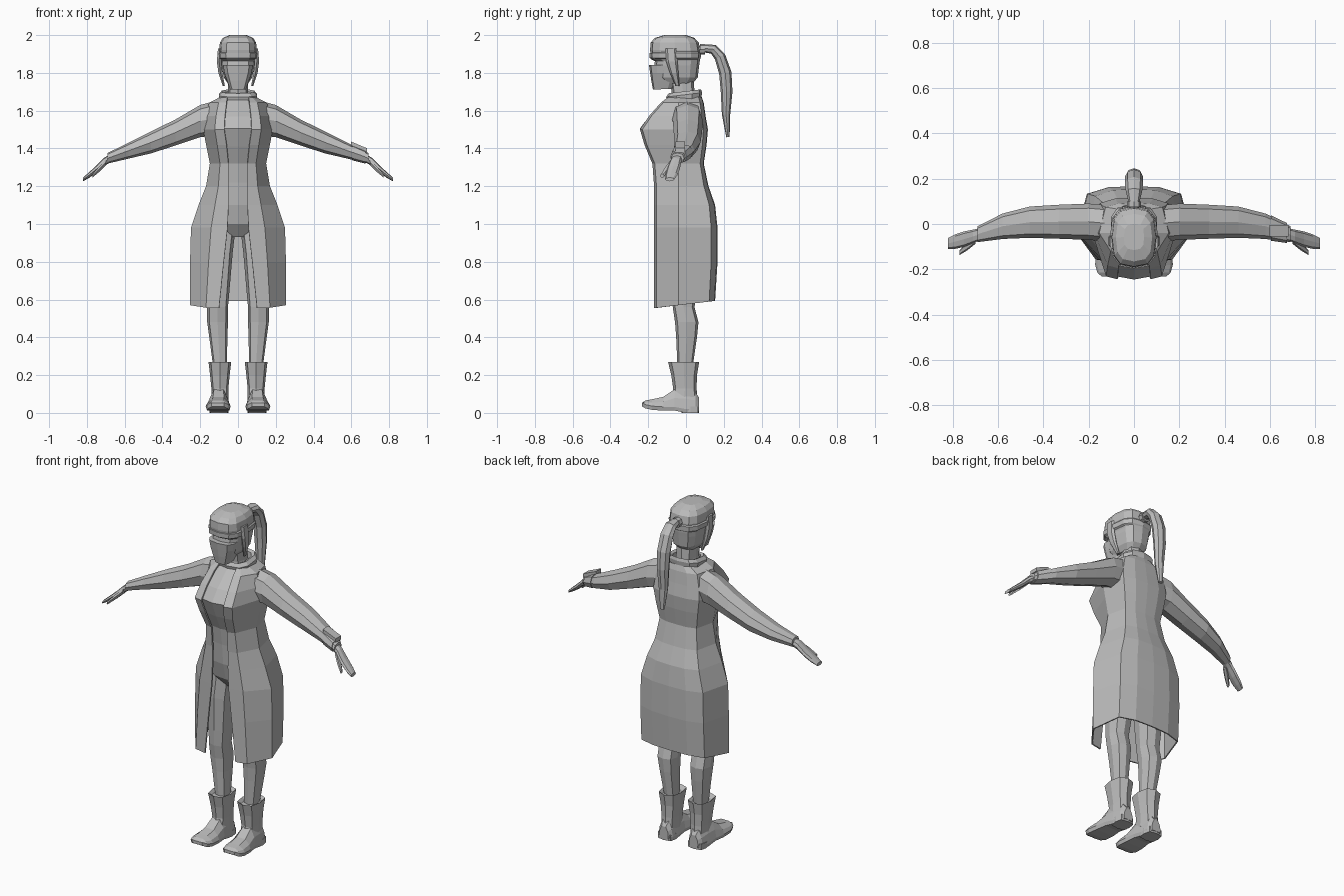
import bpy, bmesh, math
from mathutils import Vector

grey = bpy.data.materials.new("plain grey")
grey.diffuse_color = (0.5, 0.5, 0.5, 1)


def make(name, rings, closed=True, caps=True, mirror=False, thick=0):
    """Skin a list of rings with quads, optionally mirrored across x."""
    bm = bmesh.new()
    rows = [[bm.verts.new(p) for p in r] for r in rings]
    n = len(rows[0])
    for a, b in zip(rows, rows[1:]):
        for i in range(n if closed else n - 1):
            j = (i + 1) % n
            bm.faces.new((a[i], a[j], b[j], b[i]))
    if caps and closed:
        bm.faces.new(rows[0])
        bm.faces.new(rows[-1])
    bmesh.ops.recalc_face_normals(bm, faces=bm.faces)
    me = bpy.data.meshes.new(name)
    bm.to_mesh(me)
    bm.free()
    me.materials.append(grey)
    ob = bpy.data.objects.new(name, me)
    bpy.context.collection.objects.link(ob)
    if mirror:
        m = ob.modifiers.new("mirror", 'MIRROR')
        m.use_clip = True
    if thick:
        s = ob.modifiers.new("thickness", 'SOLIDIFY')
        s.thickness, s.offset = thick, 0
    return ob


def curve(v, e):
    return math.copysign(abs(v) ** e, v)


def level(z, w, yf, yb, n=12, cx=0, tilt=0, e=0.7):
    """Rounded horizontal ring between front yf and back yb."""
    pts = []
    for i in range(n):
        a = 2 * math.pi * i / n - math.pi / 2
        y = (yf + yb) / 2 + (yb - yf) / 2 * curve(math.sin(a), e)
        pts.append((cx + w * curve(math.cos(a), e), y, z + tilt * y))
    return pts


def upright(x, cy, cz, ry, rz, n=8):
    """Ring across an arm."""
    return [(x, cy + ry * curve(math.cos(a), .85), cz + rz * curve(math.sin(a), .85))
            for a in (2 * math.pi * i / n for i in range(n))]


def box(name, c, size, slope=0):
    rings = []
    for s in (-1, 1):
        x = s * size[0] / 2
        rings.append([(c[0] + x, c[1] + u * size[1] / 2, c[2] + v * size[2] / 2 + slope * x)
                      for u, v in ((-1, -1), (1, -1), (1, 1), (-1, 1))])
    return make(name, rings)


# Inner body, seen between the coat edges
make("body", [level(*r) for r in (
    (.93, .05, -.06, .05), (1.0, .14, -.115, .11), (1.1, .155, -.14, .12),
    (1.22, .125, -.15, .08), (1.32, .11, -.165, .07), (1.41, .125, -.207, .08),
    (1.505, .14, -.245, .09), (1.57, .14, -.195, .09), (1.665, .075, -.09, .07))])

# Long open coat
coat = []
for z, xf, yf, w, yb in (
        (1.67, .055, -.09, .09, .08), (1.64, .06, -.13, .15, .09),
        (1.57, .068, -.192, .17, .10), (1.5, .072, -.24, .18, .112),
        (1.42, .06, -.216, .165, .105), (1.32, .05, -.174, .145, .09),
        (1.2, .05, -.165, .165, .115), (1.1, .05, -.165, .205, .15),
        (.98, .055, -.165, .245, .163), (.8, .075, -.165, .25, .163),
        (.575, .10, -.165, .25, .15)):
    t = .12 if z < .6 else 0
    row = [(xf, yf), (xf + (w - xf) * .45, yf + .012), (w, -.04),
           (w * .82, yb * .8), (w * .45, yb * .97), (0, yb)]
    coat.append([(x, y, z + t * y) for x, y in row])
make("coat", coat, closed=False, mirror=True, thick=.008)

# Sleeves, hands and thumbs
make("sleeve", [upright(*r) for r in (
    (.09, 0, 1.565, .08, .095), (.2, .01, 1.545, .08, .085),
    (.33, .01, 1.485, .075, .069), (.46, .008, 1.432, .069, .058),
    (.58, -.01, 1.388, .056, .042), (.69, -.045, 1.348, .035, .028))], mirror=True)
make("hand", [upright(*r) for r in (
    (.67, -.042, 1.352, .026, .022), (.71, -.055, 1.328, .03, .022),
    (.75, -.067, 1.29, .034, .019), (.79, -.078, 1.258, .032, .015),
    (.82, -.086, 1.236, .024, .01))], mirror=True)
make("thumb", [upright(*r, n=6) for r in (
    (.70, -.07, 1.325, .018, .017), (.735, -.098, 1.29, .018, .016),
    (.77, -.126, 1.255, .011, .01))], mirror=True)

# Wrist device on one arm only
make("wrist_band", [upright(x, cy, cz, ry, rz) for x, cy, cz, ry, rz in (
    (.605, -.018, 1.38, .056, .043), (.675, -.04, 1.355, .044, .035))])
box("wrist_screen", (.64, -.03, 1.408), (.085, .05, .022), -.42)

# Legs
make("leg", [level(z, w, f, b, 8, cx) for z, w, f, b, cx in (
    (1.0, .075, -.08, .09, .085), (.85, .072, -.085, .085, .1),
    (.65, .06, -.075, .06, .105), (.56, .055, -.07, .045, .108),
    (.48, .055, -.058, .066, .108), (.4, .048, -.052, .058, .104),
    (.24, .036, -.045, .035, .095))], mirror=True)

# Boots: flared shaft, foot and heel
make("boot_shaft", [level(z, w, f, b, 8, .096) for z, w, f, b in (
    (.255, .045, -.07, .05), (.27, .06, -.095, .07), (.2, .052, -.078, .058),
    (.13, .045, -.068, .056), (.06, .045, -.08, .062))], mirror=True)
foot = []
for y, w, lo, hi in ((.07, .03, .012, .08), (.05, .046, .002, .11), (0, .052, 0, .13),
                     (-.06, .056, .012, .125), (-.12, .064, .012, .085),
                     (-.18, .066, .016, .072), (-.215, .055, .024, .066),
                     (-.232, .035, .034, .052)):
    cx = .1 - y * .03
    mid = lo + (hi - lo) * .5
    foot.append([(cx + w * u, y, z) for u, z in (
        (-.9, lo), (.9, lo), (1, lo + .02), (.85, mid + .01), (.45, hi),
        (-.45, hi), (-.85, mid + .01), (-1, lo + .02))])
make("boot_foot", foot, mirror=True)
make("boot_heel", [level(z, .05, -.025, .07, 8, .1, e=.5) for z in (0, .035)], mirror=True)

# Neck and folded collar
make("neck", [level(z, w, f, b, 8) for z, w, f, b in (
    (1.62, .065, -.08, .06), (1.69, .054, -.075, .045), (1.8, .054, -.09, .04))])
make("collar", [level(z, w, f, b, 10, 0, .12) for z, w, f, b in (
    (1.65, .1, -.095, .08), (1.685, .105, -.105, .085), (1.703, .088, -.092, .08),
    (1.695, .07, -.08, .066), (1.65, .068, -.08, .062))], caps=False)

# Head with a recessed eye slot below the hood
make("head", [level(*r) for r in (
    (1.745, .055, -.13, .035), (1.775, .075, -.16, .062), (1.84, .088, -.168, .07),
    (1.862, .09, -.165, .073), (1.872, .094, -.184, .074), (1.92, .1, -.19, .075),
    (1.96, .096, -.188, .068), (1.985, .08, -.165, .045), (2.0, .045, -.115, 0))])
make("hood_band", [level(z, w, f, b) for z, w, f, b in (
    (1.872, .094, -.17, .074), (1.878, .104, -.192, .078),
    (1.905, .106, -.193, .079), (1.912, .099, -.17, .074))], caps=False)

# Face mask
make("face_mask", [level(z, w, f, b, 10, 0, t, .6) for z, w, f, b, t in (
    (1.72, .043, -.175, -.07, .05), (1.76, .06, -.184, -.05, 0),
    (1.80, .074, -.19, -.04, 0), (1.842, .082, -.196, -.03, 0))])

# Hair strands beside the face
make("side_strand", [level(z, w, f, b, 6, cx) for z, w, f, b, cx in (
    (1.93, .01, -.11, -.05, .097), (1.86, .013, -.105, -.045, .1),
    (1.80, .012, -.085, -.04, .093), (1.73, .006, -.055, -.035, .075))], mirror=True)

# Ponytail swept along a path in the middle plane
path = [(.06, 1.915, .02, .018), (.095, 1.93, .024, .022), (.145, 1.925, .036, .026),
        (.18, 1.885, .04, .03), (.208, 1.8, .04, .033), (.215, 1.7, .036, .031),
        (.212, 1.58, .028, .022), (.222, 1.46, .014, .009)]
tail = []
for i, (y, z, w, t) in enumerate(path):
    p, q = path[max(i - 1, 0)], path[min(i + 1, len(path) - 1)]
    d = Vector((0, q[0] - p[0], q[1] - p[1])).normalized()
    side = Vector((0, -d.z, d.y))
    tail.append([Vector((w * math.cos(a), y, z)) + side * t * math.sin(a)
                 for a in (2 * math.pi * k / 8 for k in range(8))])
make("ponytail", tail)
make("hair_tie", [[(.03 * math.cos(a), y, 1.925 + .028 * math.sin(a))
                   for a in (2 * math.pi * k / 8 for k in range(8))] for y in (.075, .1)])
